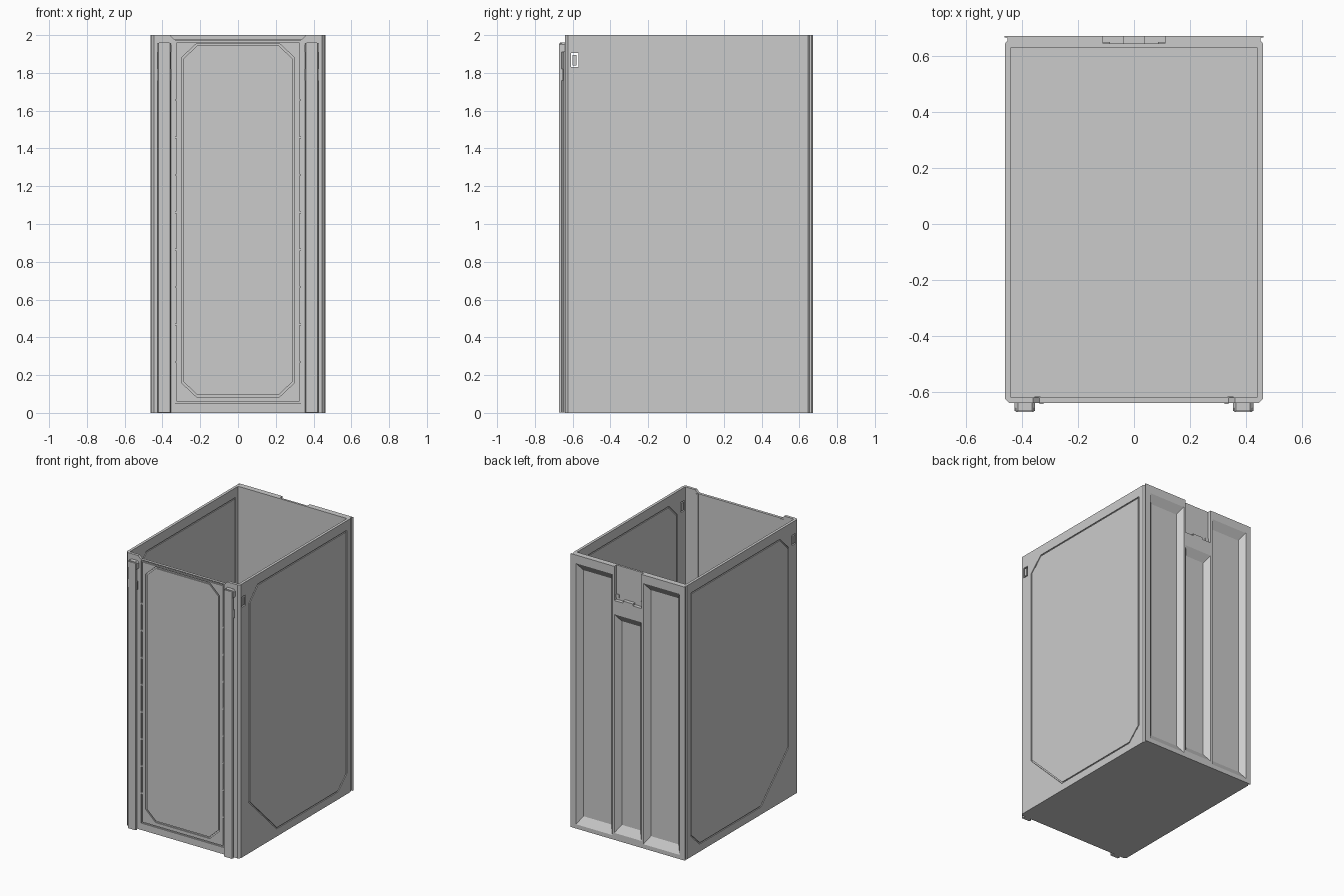
import bpy, bmesh
from mathutils import Vector

if "Cube" in bpy.data.objects:
    bpy.data.objects.remove(bpy.data.objects["Cube"])


def make(name, bm):
    bmesh.ops.recalc_face_normals(bm, faces=bm.faces[:])
    me = bpy.data.meshes.new(name)
    bm.to_mesh(me)
    bm.free()
    ob = bpy.data.objects.new(name, me)
    bpy.context.collection.objects.link(ob)
    return ob


def place(axis, p, w):
    u, v = p
    return {'x': (w, u, v), 'y': (u, w, v), 'z': (u, v, w)}[axis]


def side_faces(bm, a, b):
    n = len(a)
    for i in range(n):
        j = (i + 1) % n
        bm.faces.new((a[i], a[j], b[j], b[i]))


def loft(name, axis, loop_a, a, loop_b, b):
    bm = bmesh.new()
    va = [bm.verts.new(place(axis, p, a)) for p in loop_a]
    vb = [bm.verts.new(place(axis, p, b)) for p in loop_b]
    bm.faces.new(va)
    bm.faces.new(vb)
    side_faces(bm, va, vb)
    return make(name, bm)


def prism(name, axis, loop, a, b):
    return loft(name, axis, loop, a, loop, b)


def rect(x0, x1, y0, y1):
    return [(x0, y0), (x1, y0), (x1, y1), (x0, y1)]


def box(name, x, y, z):
    return prism(name, 'z', rect(*x, *y), *z)


def offset(loop, d):
    # inward mitred offset of a counter-clockwise loop
    out = []
    for i, p in enumerate(loop):
        p, q, r = Vector(p), Vector(loop[i - 1]), Vector(loop[(i + 1) % len(loop)])
        e, f = (p - q).normalized(), (r - p).normalized()
        m, k = Vector((-e.y, e.x)), Vector((-f.y, f.x))
        out.append(tuple(p + (m + k) * d / (1 + m.dot(k))))
    return out


def ring(name, axis, loop, width, a, b):
    bm = bmesh.new()
    o, i = loop, offset(loop, width)
    oa, ob_, ia, ib = [[bm.verts.new(place(axis, p, w)) for p in l]
                       for l, w in ((o, a), (o, b), (i, a), (i, b))]
    for s, t in ((oa, ob_), (ob_, ib), (ib, ia), (ia, oa)):
        side_faces(bm, s, t)
    return make(name, bm)


def cut(target, cutter):
    cutter.hide_render = True
    m = target.modifiers.new("cut", 'BOOLEAN')
    m.operation = 'DIFFERENCE'
    m.solver = 'EXACT'
    m.object = cutter
    bpy.context.view_layer.objects.active = target
    bpy.ops.object.modifier_apply(modifier=m.name)
    bpy.data.objects.remove(cutter)


# open-topped cabinet shell with chamfered corners and a thin rear flange
half = [(.445, -.64), (.46, -.625), (.46, .645), (.452, .655), (.452, .664), (.463, .667), (.463, .672)]
shell = prism("cabinet_shell", 'z', half + [(-x, y) for x, y in reversed(half)], 0, 2)
cut(shell, box("cavity", (-.44, .44), (-.62, .63), (.02, 2.2)))

# side panel grooves (outside and inside) and the latch holes
panel = [(-.21, .055), (.50, .055), (.60, .15), (.60, 1.93), (-.43, 1.93), (-.53, 1.83), (-.53, .37)]
for s in (-1, 1):
    cut(shell, ring("groove_out", 'x', panel, .009, s * .453, s * .48))
    cut(shell, ring("groove_in", 'x', panel, .009, s * .42, s * .446))
    cut(shell, ring("latch_hole", 'x', rect(-.61, -.57, 1.83, 1.905), .009, s * .42, s * .48))

# front door: rectangular seam, octagonal groove, lowered top edge
cut(shell, ring("door_seam", 'y', rect(-.335, .335, .05, 1.972), .01, -.7, -.631))
octagon = [(-.22, .085), (.22, .085), (.30, .16), (.30, 1.88), (.22, 1.955),
           (-.22, 1.955), (-.30, 1.88), (-.30, .16)]
cut(shell, ring("door_groove", 'y', octagon, .011, -.7, -.632))
cut(shell, prism("top_notch", 'y', [(-.338, 1.978), (.338, 1.978), (.365, 2.005), (-.365, 2.005)], -.7, -.60))

# rear: three sloped troughs and the open-topped socket above the middle one
for x0, x1, z0, z1 in ((.125, .42, .03, 1.94), (-.42, -.125, .03, 1.94), (-.11, .11, .05, 1.65)):
    cut(shell, loft("trough", 'y', rect(x0, x1, z0, z1), .6725,
                    rect(x0 + .035, x1 - .035, z0 + .055, z1 - .055), .635))
cut(shell, box("socket", (-.11, .11), (.645, .7), (1.75, 2.1)))
box("socket_latch", (-.04, .04), (.644, .672), (1.735, 1.765))
box("socket_top_tab", (-.04, .04), (.664, .672), (1.72, 1.735))

# front rails with caps and clips, door hinge tabs, socket pins
rail = [(-.02, -.638), (-.02, -.645), (-.036, -.66), (-.031, -.672)]
rail += [(-x, y) for x, y in reversed(rail)]
for s, side in ((-1, "left"), (1, "right")):
    cx = s * .39
    prism("rail_" + side, 'z', [(cx + x, y) for x, y in rail], .003, 1.955)
    prism("rail_cap_" + side, 'y', [(cx - .037, 1.91), (cx + .037, 1.91), (cx + .037, 1.95),
                                    (cx + .025, 1.962), (cx - .025, 1.962), (cx - .037, 1.95)], -.668, -.638)
    box("rail_clip_" + side, (cx - .037, cx + .037), (-.665, -.65), (1.76, 1.82))
    for i in range(8):
        z = .27 + i * .198
        box(f"door_tab_{side}_{i}", (s * .33 - .007, s * .33 + .007), (-.642, -.63), (z - .006, z + .006))
    box("socket_pin_" + side, (s * .1 - .015, s * .1 + .015), (.641, .65), (1.765, 1.79))
    # inner uprights beside the door
    box("inner_upright_" + side, (s * .345 - .011, s * .345 + .011), (-.637, -.616), (.02, 1.975))
